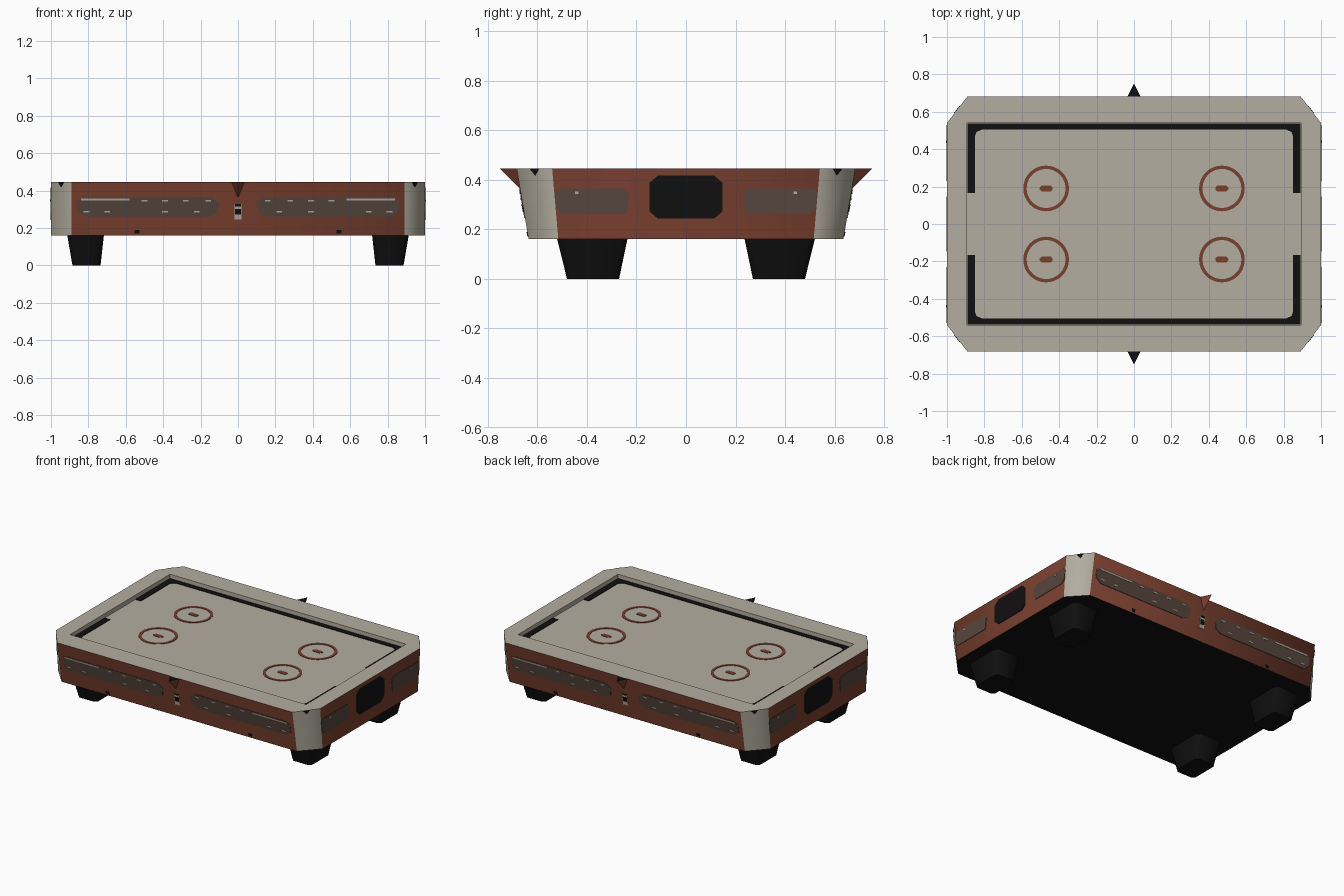
import bpy
import bmesh
import math

cube = bpy.data.objects.get("Cube")
if cube:
    bpy.data.objects.remove(cube, do_unlink=True)


def material(name, r, g, b):
    m = bpy.data.materials.new(name)
    m.use_nodes = True
    m.diffuse_color = (r, g, b, 1)
    m.node_tree.nodes["Principled BSDF"].inputs["Base Color"].default_value = (r, g, b, 1)
    return m


GREY = material("warm grey", 0.45, 0.42, 0.35)
RUST = material("rust red", 0.19, 0.05, 0.028)
DARK = material("dark brown grey", 0.092, 0.06, 0.047)
BLACK = material("black", 0.005, 0.005, 0.005)

BASE, TOP, FIELD = 0.16, 0.445, 0.415


def loft(name, rings, mats, cap=True, loop=False, smooth=0):
    """Skin a stack of equal-sized point rings, optionally capped or closed on itself."""
    bm = bmesh.new()
    vs = [[bm.verts.new(p) for p in ring] for ring in rings]
    n = len(vs[0])
    pairs = list(zip(vs, vs[1:])) + ([(vs[-1], vs[0])] if loop else [])
    for a, b in pairs:
        for i in range(n):
            j = (i + 1) % n
            bm.faces.new((a[i], a[j], b[j], b[i]))
    if cap:
        bm.faces.new(vs[0][::-1])
        bm.faces.new(vs[-1])
    bmesh.ops.remove_doubles(bm, verts=bm.verts, dist=1e-5)
    bmesh.ops.recalc_face_normals(bm, faces=bm.faces)
    mesh = bpy.data.meshes.new(name)
    bm.to_mesh(mesh)
    bm.free()
    ob = bpy.data.objects.new(name, mesh)
    bpy.context.collection.objects.link(ob)
    for m in mats:
        mesh.materials.append(m)
    if smooth:
        bpy.ops.object.select_all(action='DESELECT')
        ob.select_set(True)
        bpy.context.view_layer.objects.active = ob
        bpy.ops.object.shade_smooth_by_angle(angle=math.radians(smooth))
    return ob


def octagon(x, y, cx, cy, z, ox=0, oy=0):
    """Rectangle of half size x, y with its corners cut by cx, cy."""
    quarter = [(x, y - cy), (x - cx, y)]
    pts = []
    for sx, sy in ((1, 1), (-1, 1), (-1, -1), (1, -1)):
        part = quarter if sx * sy > 0 else quarter[::-1]
        pts += [(ox + sx * px, oy + sy * py, z) for px, py in part]
    return pts


# Table body: flared shell, rim and sunken playing field
body = loft("table_body", [
    octagon(1, 0.635, 0.11, 0.12, BASE),
    octagon(1, 0.683, 0.11, 0.143, TOP),
    octagon(0.893, 0.54, 0, 0, TOP),
    octagon(0.893, 0.54, 0, 0, FIELD)], [GREY, RUST, BLACK], smooth=60)
for f in body.data.polygons:
    n = f.normal
    if n.z < -0.7:
        f.material_index = 2
    elif abs(n.z) < 0.5 and max(abs(f.center.x), abs(f.center.y) / 0.6) > 0.98:
        f.material_index = 1 if max(abs(n.x), abs(n.y)) > 0.95 else 0

# Feet
for sx, a in ((1, "left"), (-1, "right")):
    for sy, b in ((-1, "front"), (1, "back")):
        loft(f"{b}_{a}_foot", [
            octagon(0.075, 0.105, 0.02, 0.02, 0, sx * 0.81, sy * 0.375),
            octagon(0.098, 0.142, 0.025, 0.025, BASE + 0.002, sx * 0.815, sy * 0.378)],
            [BLACK], smooth=50)


# Wall mappings: (along, height, offset) to a point on the shell
def long_wall(s):
    return lambda u, z, d: (u, s * (0.635 + (z - BASE) / (TOP - BASE) * 0.048 + d), z)


def end_wall(s):
    return lambda u, z, d: (s * (1 + d), u, z)


def corner_wall(sx, sy):
    def at(u, z, d):
        t = (z - BASE) / (TOP - BASE)
        y0, y1 = 0.515 + 0.025 * t, 0.635 + 0.048 * t
        return (sx * (1 - 0.11 * u + 0.8 * d), sy * (y0 + (y1 - y0) * u + 0.6 * d), z)
    return at


def plate(name, wall, pts, mat, d=0.003):
    return loft(name, [[wall(u, z, -0.002) for u, z in pts],
                       [wall(u, z, d) for u, z in pts]], [mat])


def box(u, z, w, h):
    return [(u - w / 2, z - h / 2), (u + w / 2, z - h / 2),
            (u + w / 2, z + h / 2), (u - w / 2, z + h / 2)]


def mirror(pts, m):
    return [(m * u, z) for u, z in pts]


LONG_PANEL = [(0.86, 0.345), (0.83, 0.362), (0.14, 0.365), (0.1, 0.335),
              (0.11, 0.285), (0.15, 0.262), (0.82, 0.262), (0.86, 0.29)]
END_PANEL = [(0.53, 0.345), (0.515, 0.365), (0.25, 0.365), (0.23, 0.34),
             (0.24, 0.262), (0.5, 0.262), (0.525, 0.29)]
DASHES = [(0.5, 0.347), (0.39, 0.347), (0.28, 0.347), (0.16, 0.347),
          (0.81, 0.288), (0.7, 0.288), (0.39, 0.288), (0.22, 0.288)]

# Long side panels, trim and centre spikes
for s, side in ((-1, "front"), (1, "back")):
    wall = long_wall(s)
    for m in (-1, 1):
        plate(f"{side}_panel", wall, mirror(LONG_PANEL, m), DARK)
        plate(f"{side}_trim_line", wall, box(m * 0.71, 0.352, 0.26, 0.009), GREY, 0.005)
        for u, z in DASHES:
            plate(f"{side}_dash", wall, box(m * u, z, 0.03, 0.008), GREY, 0.005)
        plate(f"{side}_bolt", wall, box(m * 0.54, 0.18, 0.025, 0.018), BLACK)
    plate(f"{side}_badge", wall, box(0, 0.287, 0.036, 0.084), GREY)
    plate(f"{side}_badge_band", wall, box(0, 0.287, 0.03, 0.032), BLACK, 0.005)
    plate(f"{side}_badge_cap", wall, box(0, 0.322, 0.03, 0.012), BLACK, 0.005)
    spike = loft(f"{side}_spike", [
        [(-0.035, s * 0.68, TOP), (0.035, s * 0.68, TOP), (0, s * 0.75, TOP)],
        [(0, s * 0.667, 0.36)] * 3], [RUST, BLACK], cap=False)
    bm = bmesh.new()
    bm.from_mesh(spike.data)
    bmesh.ops.holes_fill(bm, edges=bm.edges)
    bmesh.ops.recalc_face_normals(bm, faces=bm.faces)
    for f in bm.faces:
        f.material_index = 1 if f.normal.z > 0.9 else 0
    bm.to_mesh(spike.data)
    bm.free()

# End panels and ball return windows
for s, side in ((1, "left"), (-1, "right")):
    wall = end_wall(s)
    window = [(u, z + 0.33) for u, z, _ in octagon(0.148, 0.087, 0.035, 0.03, 0)]
    plate(f"{side}_end_window", wall, window, BLACK)
    for m in (-1, 1):
        plate(f"{side}_end_panel", wall, mirror(END_PANEL, m), DARK)
        plate(f"{side}_end_dot", wall, box(m * 0.44, 0.347, 0.014, 0.01), GREY, 0.005)
        plate(f"{side}_corner_notch", corner_wall(s, m),
              [(0.37, TOP), (0.63, TOP), (0.5, 0.418)], BLACK)


def field_plate(name, pts, mat):
    return loft(name, [[(x, y, FIELD - 0.002) for x, y in pts],
                       [(x, y, FIELD + 0.003) for x, y in pts]], [mat])


# Black field border, open at the goals
HALF = [(0, 0.538), (0.891, 0.538), (0.891, 0.165), (0.85, 0.165),
        (0.85, 0.47), (0.842, 0.492), (0.815, 0.504), (0, 0.504)]
for sx in (-1, 1):
    for sy in (-1, 1):
        field_plate("field_border", [(sx * x, sy * y) for x, y in HALF], BLACK)

# Face-off circles with centre marks
for cx in (-0.47, 0.47):
    for cy in (-0.19, 0.19):
        rings = []
        for r, z in ((0.122, -0.002), (0.122, 0.003), (0.104, 0.003), (0.104, -0.002)):
            rings.append([(cx + r * math.cos(i * math.tau / 48),
                           cy + r * math.sin(i * math.tau / 48), FIELD + z) for i in range(48)])
        loft("face_off_circle", rings, [RUST], cap=False, loop=True)
        mark = octagon(0.034, 0.016, 0.01, 0.01, 0, cx, cy)
        field_plate("face_off_mark", [(x, y) for x, y, _ in mark], RUST)
